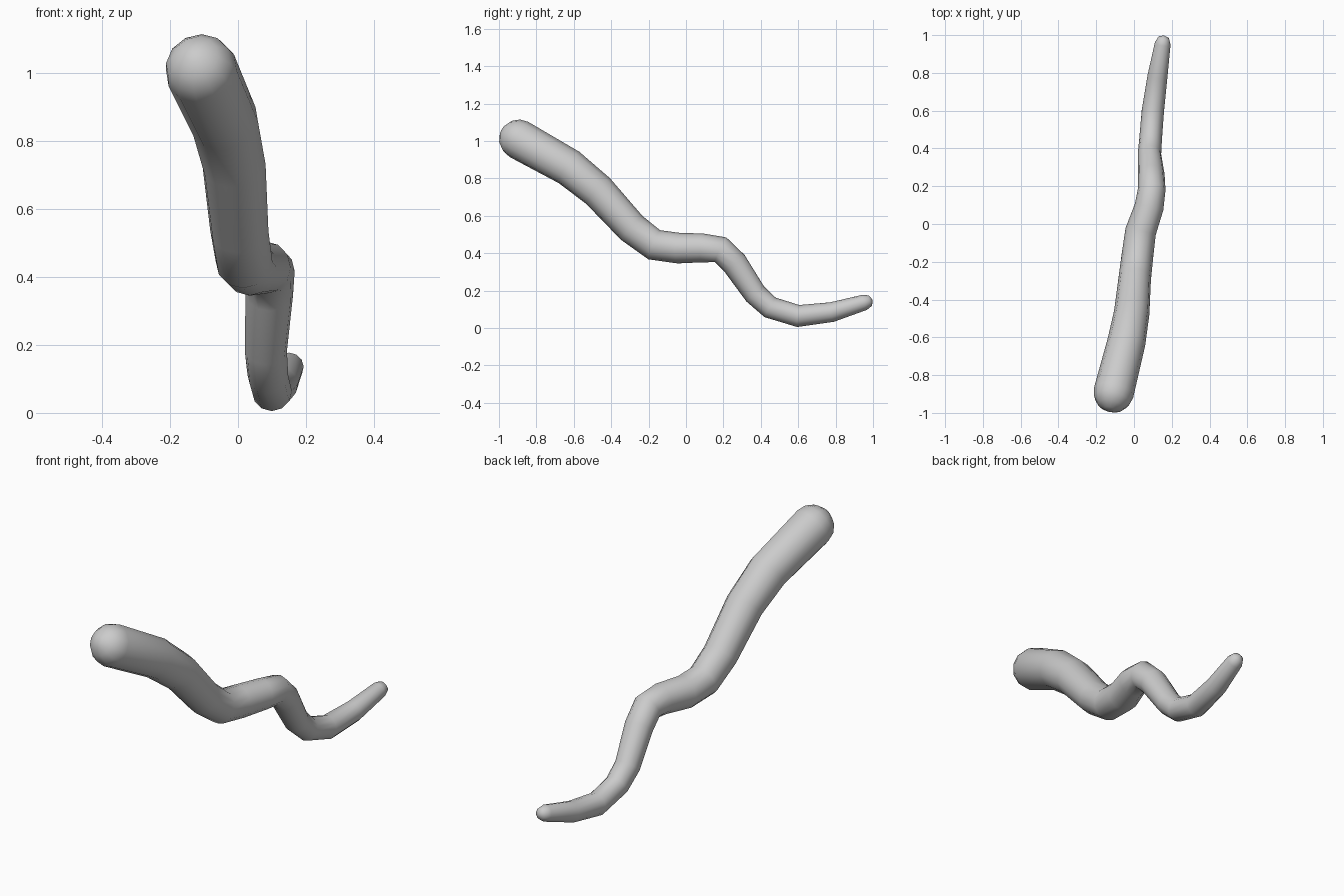
import bpy, bmesh, math
from mathutils import Vector

if "Cube" in bpy.data.objects:
    bpy.data.objects.remove(bpy.data.objects["Cube"])

SIDES = 12

# Centreline of the crooked stick: x, y, z, radius
PATH = [
    (-0.108, -0.893, 1.008, 0.107), (-0.04, -0.625, 0.858, 0.101),
    (-0.012, -0.47, 0.732, 0.094), (0.004, -0.29, 0.535, 0.086),
    (0.018, -0.17, 0.445, 0.084), (0.035, -0.04, 0.427, 0.082),
    (0.08, 0.09, 0.428, 0.077), (0.094, 0.185, 0.418, 0.073),
    (0.092, 0.26, 0.345, 0.070), (0.082, 0.37, 0.182, 0.062),
    (0.088, 0.45, 0.11, 0.060), (0.10, 0.60, 0.064, 0.059),
    (0.124, 0.78, 0.085, 0.053), (0.152, 0.955, 0.137, 0.042),
]
pts = [Vector(p[:3]) for p in PATH]
rad = [p[3] for p in PATH]


def tangent(i):
    a = (pts[i] - pts[i - 1]).normalized() if i > 0 else Vector()
    b = (pts[i + 1] - pts[i]).normalized() if i < len(pts) - 1 else Vector()
    return (a + b).normalized()


# Ring stations: rounded thick end, body, blunt thin tip
t0, t1 = tangent(0), tangent(len(pts) - 1)
stations = []
for ang in (75, 50, 25):
    a = math.radians(ang)
    stations.append((pts[0] - t0 * rad[0] * math.sin(a), t0, rad[0] * math.cos(a)))
stations += [(p, tangent(i), rad[i]) for i, p in enumerate(pts)]
stations.append((pts[-1] + t1 * 0.032, t1, rad[-1] * 0.7))

# Sweep the rings along the path
bm = bmesh.new()
rings = []
for c, t, r in stations:
    side = t.cross(Vector((0, 0, 1))).normalized()
    up = side.cross(t)
    rings.append([bm.verts.new(c + (side * math.cos(k * math.tau / SIDES)
                                    + up * math.sin(k * math.tau / SIDES)) * r)
                  for k in range(SIDES)])
for a, b in zip(rings, rings[1:]):
    for k in range(SIDES):
        n = (k + 1) % SIDES
        bm.faces.new((a[k], a[n], b[n], b[k]))

# Close both ends with a fan
for ring, c in ((rings[0], pts[0] - t0 * rad[0]), (rings[-1], pts[-1] + t1 * 0.046)):
    tip = bm.verts.new(c)
    for k in range(SIDES):
        bm.faces.new((ring[k], ring[(k + 1) % SIDES], tip))
bmesh.ops.recalc_face_normals(bm, faces=bm.faces)

mesh = bpy.data.meshes.new("crooked_stick")
bm.to_mesh(mesh)
bm.free()
stick = bpy.data.objects.new("crooked_stick", mesh)
bpy.context.collection.objects.link(stick)
for p in mesh.polygons:
    p.use_smooth = True
